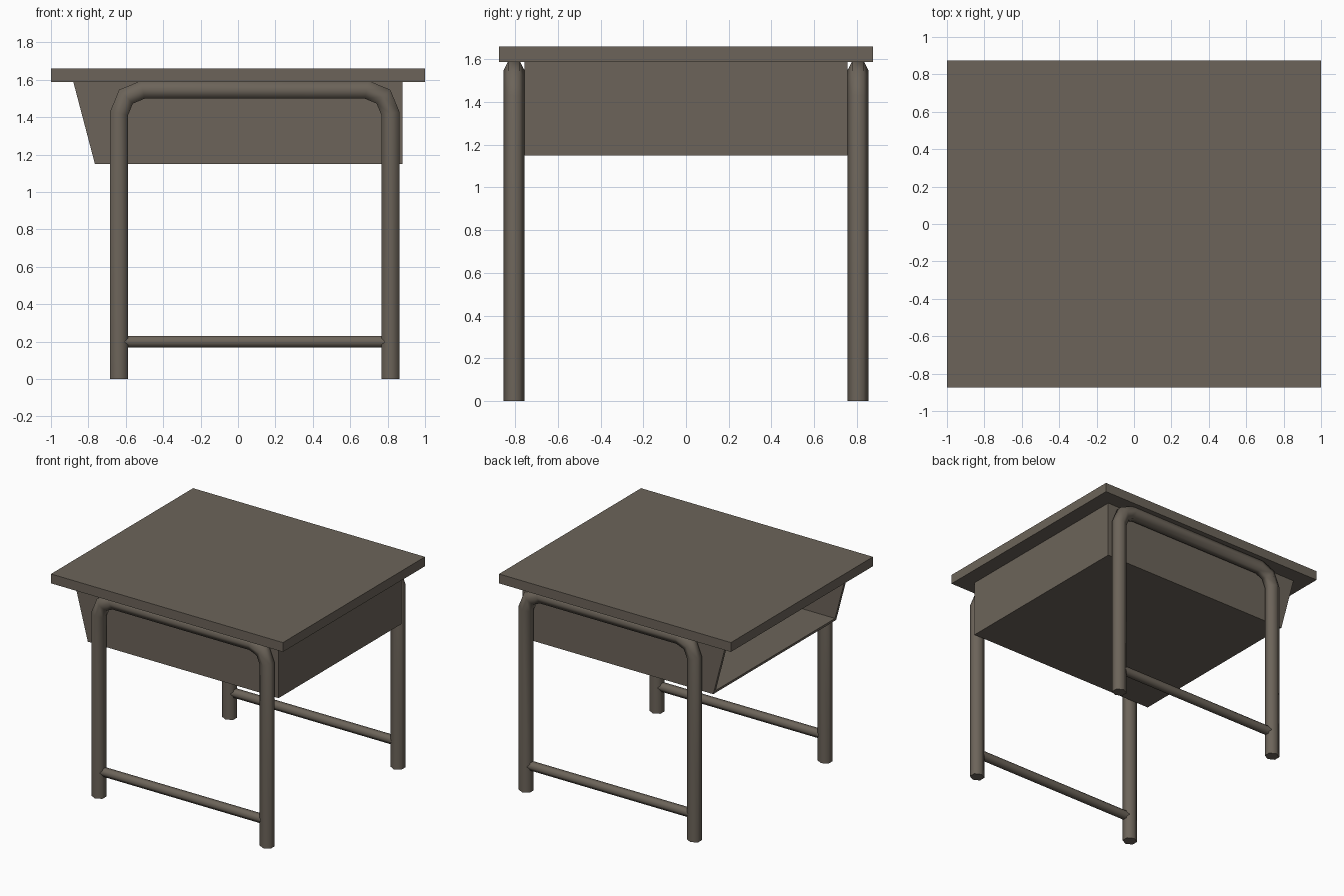
import bpy, bmesh, math
from mathutils import Vector

if "Cube" in bpy.data.objects:
    bpy.data.objects.remove(bpy.data.objects["Cube"])

mat = bpy.data.materials.new("grey brown")
mat.diffuse_color = (0.15, 0.127, 0.101, 1)
mat.use_nodes = True
mat.node_tree.nodes["Principled BSDF"].inputs["Base Color"].default_value = mat.diffuse_color


def finish(name, bm):
    bmesh.ops.recalc_face_normals(bm, faces=bm.faces)
    me = bpy.data.meshes.new(name)
    bm.to_mesh(me)
    bm.free()
    me.materials.append(mat)
    ob = bpy.data.objects.new(name, me)
    bpy.context.collection.objects.link(ob)
    return ob


def slab(name, profile, y0, y1):
    """Extrude an x-z outline from y0 to y1."""
    bm = bmesh.new()
    f = bm.faces.new([bm.verts.new((x, y0, z)) for x, z in profile])
    ext = bmesh.ops.extrude_face_region(bm, geom=[f])["geom"]
    bmesh.ops.translate(bm, vec=(0, y1 - y0, 0),
                        verts=[v for v in ext if isinstance(v, bmesh.types.BMVert)])
    return finish(name, bm)


def tube(name, path, y, half_y, half_n):
    """Sweep a six-sided section along an x-z path, with mitred joints."""
    pts = [Vector(p) for p in path]
    bm = bmesh.new()
    rings = []
    for i, p in enumerate(pts):
        a = (p - pts[i - 1]).normalized() if i else (pts[1] - p).normalized()
        b = (pts[i + 1] - p).normalized() if i < len(pts) - 1 else a
        t = (a + b).normalized()
        n = Vector((-t.y, t.x)) / t.dot(a)
        ring = []
        for k in range(6):
            ang = math.radians(60 * k)
            q = p + n * half_n * math.sin(ang) / math.sin(math.radians(60))
            ring.append(bm.verts.new((q.x, y + half_y * math.cos(ang), q.y)))
        rings.append(ring)
    for r0, r1 in zip(rings, rings[1:]):
        for k in range(6):
            bm.faces.new((r0[k], r0[k - 1], r1[k - 1], r1[k]))
    bm.faces.new(rings[0])
    bm.faces.new(rings[-1])
    ob = finish(name, bm)
    bpy.ops.object.select_all(action='DESELECT')
    bpy.context.view_layer.objects.active = ob
    ob.select_set(True)
    bpy.ops.object.shade_smooth_by_angle(angle=math.radians(70))
    return ob


# Table top
slab("table_top", [(-1, 1.587), (1, 1.587), (1, 1.66), (-1, 1.66)], -0.875, 0.875)

# Storage box, open on the sloping left end
T, W = 0.022, 0.757
side = [(-0.88, 1.587), (-0.765, 1.15), (0.88, 1.15), (0.88, 1.587)]
slab("box_front_panel", side, -W, -W + T)
slab("box_back_panel", side, W - T, W)
slab("box_floor", [(-0.765, 1.15), (0.88, 1.15), (0.88, 1.15 + T), (-0.771, 1.15 + T)],
     -W + T, W - T)
slab("box_right_panel", [(0.88 - T, 1.15 + T), (0.88, 1.15 + T), (0.88, 1.587), (0.88 - T, 1.587)],
     -W + T, W - T)

# Bent tube legs and foot rails, front and back
XL, XR, ZB, R = -0.636, 0.815, 1.547, 0.127
s = R * math.sqrt(0.5)
legs = [(XL, 0), (XL, ZB - R), (XL + R - s, ZB - R + s), (XL + R, ZB),
        (XR - R, ZB), (XR - R + s, ZB - R + s), (XR, ZB - R), (XR, 0)]
for label, y in (("front", -0.805), ("back", 0.805)):
    tube(label + "_leg_frame", legs, y, 0.05, 0.048)
    tube(label + "_foot_rail", [(XL + 0.01, 0.2), (XR - 0.01, 0.2)], y, 0.035, 0.03)
